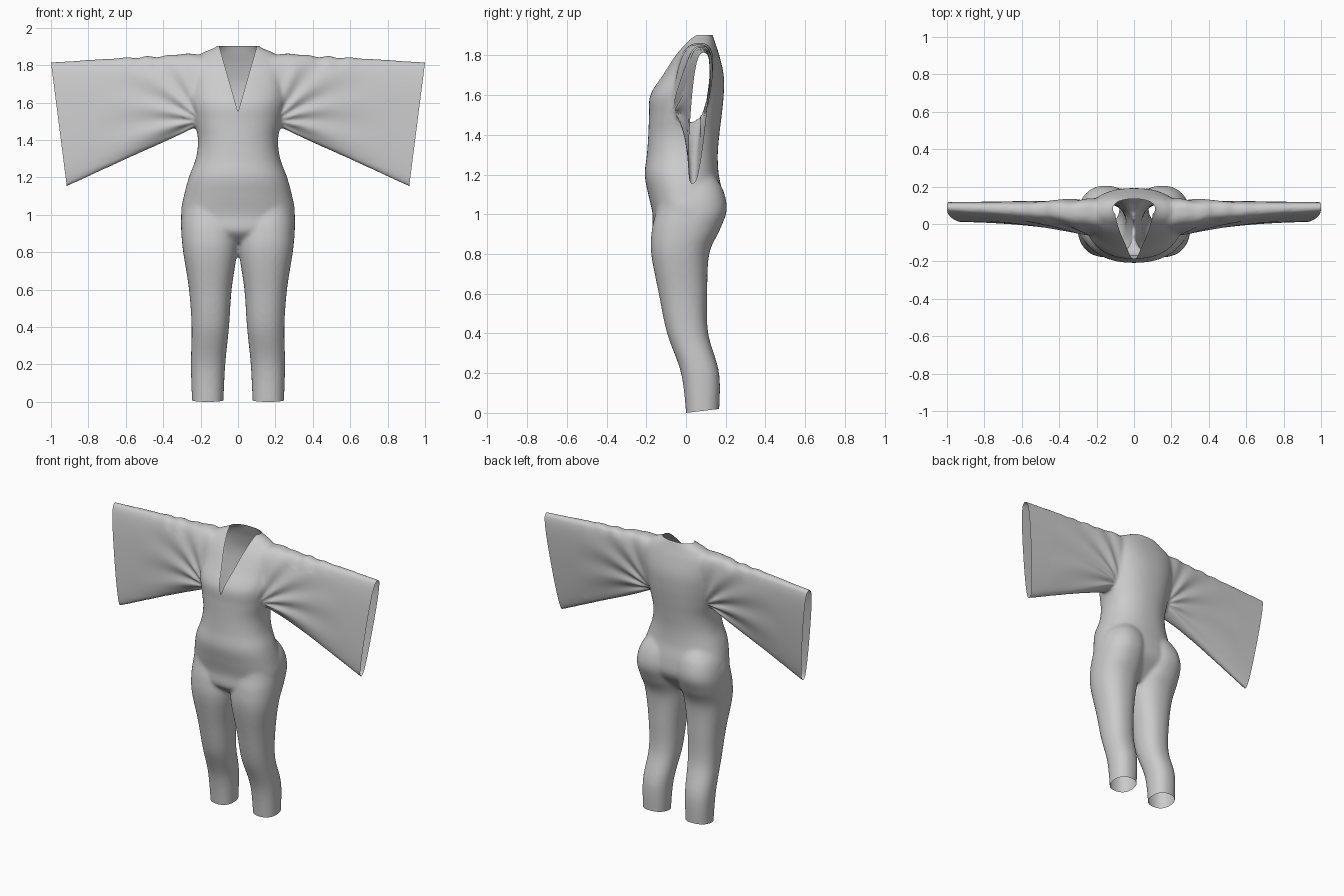
import bpy, bmesh, math
from mathutils import Vector

if "Cube" in bpy.data.objects:
    bpy.data.objects.remove(bpy.data.objects["Cube"])


def refine(rows, steps=6):
    """Catmull-Rom interpolation between section rows."""
    out = []
    for i in range(len(rows) - 1):
        p = [rows[max(0, min(len(rows) - 1, i + k))] for k in (-1, 0, 1, 2)]
        for s in range(steps):
            t = s / steps
            out.append([0.5 * (2 * b + (c - a) * t + (2 * a - 5 * b + 4 * c - d) * t * t
                               + (3 * b - a - 3 * c + d) * t ** 3) for a, b, c, d in zip(*p)])
    return out + [list(rows[-1])]


def power(v, e):
    return math.copysign(abs(v) ** e, v)


def loft(bm, rings):
    """Closed, capped skin through rings of points."""
    vs = [[bm.verts.new(p) for p in r] for r in rings]
    n = len(vs[0])
    faces = [bm.faces.new(vs[0][::-1]), bm.faces.new(vs[-1])]
    for a, b in zip(vs, vs[1:]):
        for i in range(n):
            j = (i + 1) % n
            faces.append(bm.faces.new((a[i], a[j], b[j], b[i])))
    bmesh.ops.recalc_face_normals(bm, faces=faces)


N = 48
ANG = [2 * math.pi * i / N for i in range(N)]


def body_ring(z, cx, hw, yf, yb, e=0.88):
    return [(cx + hw * power(math.cos(a), e),
             (yf + yb) / 2 + (yb - yf) / 2 * power(math.sin(a), e), z) for a in ANG]


bm = bmesh.new()

# Torso: z, half width, front y, back y
torso = [(.85, .10, -.10, .06), (.91, .25, -.165, .12), (1.0, .303, -.168, .185),
         (1.1, .29, -.19, .185), (1.2, .263, -.208, .165), (1.3, .226, -.197, .16),
         (1.4, .214, -.19, .168), (1.5, .232, -.186, .18), (1.6, .25, -.18, .19),
         (1.7, .255, -.118, .19), (1.8, .25, -.055, .168), (1.86, .20, -.005, .148),
         (1.9, .115, .025, .135), (1.94, .09, .05, .12)]
loft(bm, [body_ring(z, 0, w, f, b) for z, w, f, b in refine(torso)])

# Legs: z, centre x, half width, front y, back y
leg = [(-.07, .162, .083, .0, .165), (0, .162, .084, .0, .167), (.2, .16, .092, -.025, .167),
       (.4, .148, .1, -.095, .112), (.6, .148, .114, -.137, .107), (.8, .149, .144, -.175, .117),
       (.92, .152, .152, -.172, .17), (1.02, .152, .15, -.15, .205), (1.12, .14, .14, -.14, .188),
       (1.2, .12, .10, -.10, .14)]
# Sleeves: top x y z, bottom x y z, half thickness at top and bottom
sleeve = [(.12, .06, 1.84, .10, .0, 1.52, .10, .10), (.26, .065, 1.862, .22, .01, 1.472, .09, .09),
          (.42, .072, 1.848, .36, .02, 1.405, .075, .065), (.65, .08, 1.838, .60, .03, 1.296, .06, .045),
          (1.0, .09, 1.816, .915, .033, 1.15, .046, .034),
          (1.06, .09, 1.812, .975, .033, 1.122, .046, .034)]


def sleeve_ring(r, side):
    top, bot = Vector(r[0:3]), Vector(r[3:6])
    pts = []
    for a in ANG:
        u = (power(math.cos(a), 0.85) + 1) / 2
        p = bot.lerp(top, u)
        p.y += power(math.sin(a), 0.65) * (r[7] + (r[6] - r[7]) * u)
        pts.append((p.x * side, p.y, p.z))
    return pts


for side in (-1, 1):
    loft(bm, [body_ring(z, c * side, w, f, b) for z, c, w, f, b in refine(leg)])
    loft(bm, [sleeve_ring(r, side) for r in refine(sleeve)])

# Fuse the parts into one continuous skin
mesh = bpy.data.meshes.new("jumpsuit")
bm.to_mesh(mesh)
bm.free()
suit = bpy.data.objects.new("jumpsuit", mesh)
bpy.context.collection.objects.link(suit)
mod = suit.modifiers.new("fuse", 'REMESH')
mod.mode = 'VOXEL'
mod.voxel_size = 0.011
mod = suit.modifiers.new("soften", 'SMOOTH')
mod.factor = 0.5
mod.iterations = 8
fused = bpy.data.meshes.new_from_object(suit.evaluated_get(bpy.context.evaluated_depsgraph_get()))
suit.modifiers.clear()
suit.data = fused

bm = bmesh.new()
bm.from_mesh(fused)

# Cloth folds fanning out from the armpits
for v in bm.verts:
    x, z = abs(v.co.x), v.co.z
    if x > .2 and z > 1.3:
        dx, dz = x - .2, z - 1.5
        dist, ang = math.hypot(dx, dz), math.atan2(dz, dx)
        amp = .010 * min(1, dx / .1) * max(0, 1 - dist / .6)
        v.co.y += amp * math.sin(ang * 13 + dist * 5)
        if z > 1.78:
            v.co.z += .005 * math.sin(x * 55) * max(0, 1 - abs(x - .48) / .25)


def cut(co, no, geom=None, clear=True):
    geom = geom or bm.verts[:] + bm.edges[:] + bm.faces[:]
    bmesh.ops.bisect_plane(bm, geom=geom, plane_co=co, plane_no=no, clear_outer=clear)


# Open the trouser hems, sleeve ends and neck
cut((0, 0, 0), (0, .12, -1))
cut((0, 0, 1.902), (0, 0, 1))
for side in (-1, 1):
    cut((side, 0, 1.815), (side * .665, 0, -.085))

# V neckline
slope, tip = .1 / .35, 1.55
for side in (-1, 1):
    faces = [f for f in bm.faces if f.calc_center_median().y < .1
             and f.calc_center_median().z > 1.5 and abs(f.calc_center_median().x) < .2]
    edges = list({e for f in faces for e in f.edges})
    verts = list({v for f in faces for v in f.verts})
    cut((0, 0, tip), (side, 0, -slope), verts + edges + faces, False)
gone = []
for f in bm.faces:
    c = f.calc_center_median()
    if c.z > tip and c.y < .095 and abs(c.x) < slope * (c.z - tip):
        gone.append(f)
bmesh.ops.delete(bm, geom=gone, context='FACES')

for f in bm.faces:
    f.smooth = True
bm.to_mesh(fused)
bm.free()
